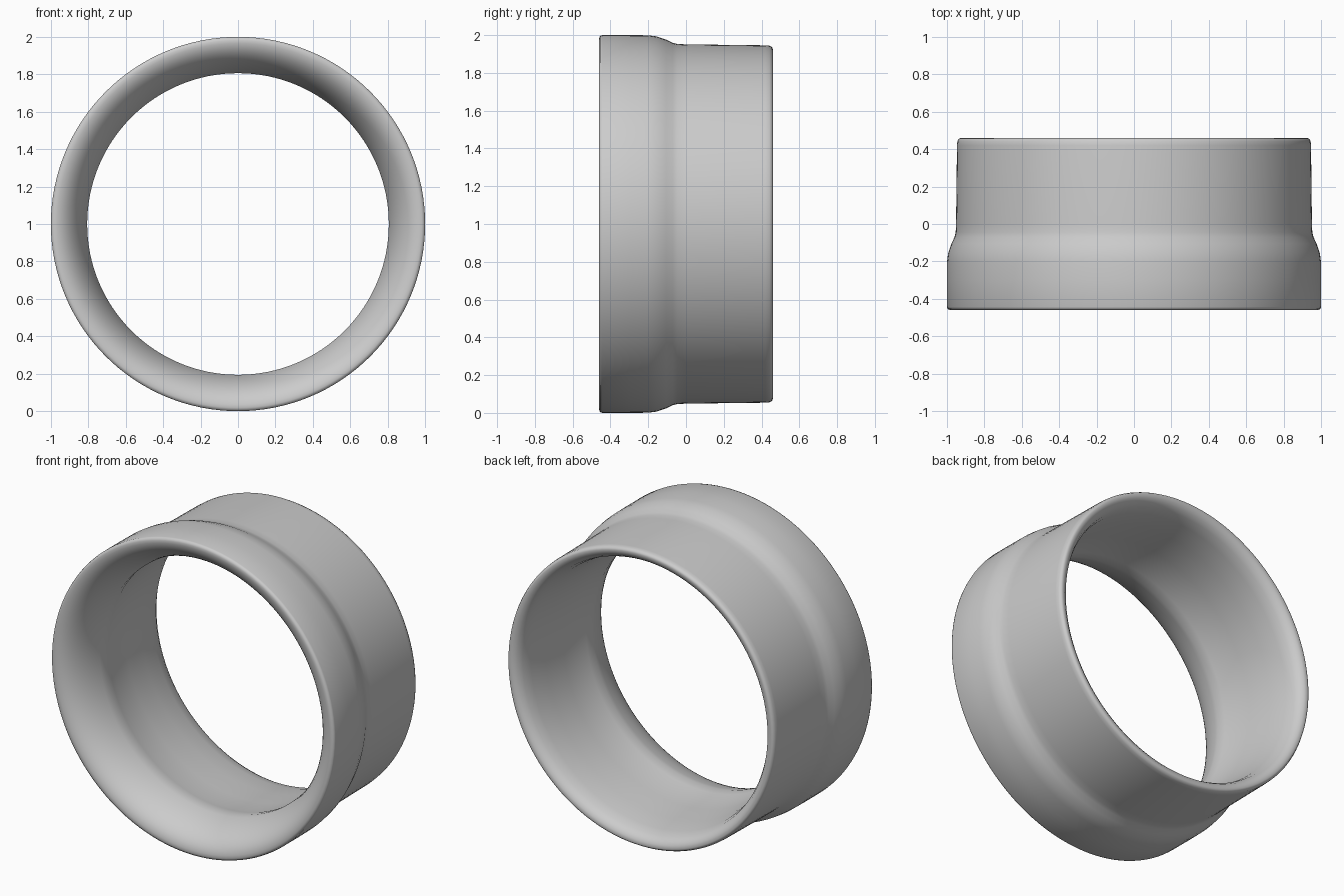
import bpy
import bmesh
from math import cos, radians, sin, tau
from mathutils import Vector

SEGMENTS = 128
CENTRE = Vector((0, 0, 1))


def arc(radius, depth, half_width, half_depth, start, steps):
    """Part ellipse bulging inward, from the throat to the front rim."""
    angles = [radians(start + (90 - start) * i / steps)
              for i in range(steps + 1)]
    return [(radius - half_width * cos(a), depth - half_depth * sin(a))
            for a in angles]


cube = bpy.data.objects.get("Cube")
if cube:
    bpy.data.objects.remove(cube, do_unlink=True)

# Closed cross-section as (radius, depth) pairs
outer_wall = [(0.996, -0.455), (1.0, -0.443), (1.0, -0.3), (0.999, -0.2),
              (0.993, -0.155), (0.976, -0.105), (0.959, -0.07),
              (0.953, -0.045), (0.951, 0.0), (0.946, 0.42),
              (0.944, 0.442), (0.936, 0.456), (0.925, 0.46)]
back_flare = [(0.905, 0.455), (0.885, 0.44), (0.867, 0.41), (0.853, 0.35),
              (0.84, 0.22), (0.83, 0.05), (0.823, -0.1)]
throat_ledge = [(0.812, -0.15)]
front_roll = arc(0.982, -0.1, 0.184, 0.36, 17, 14)
profile = outer_wall + back_flare + throat_ledge + front_roll

# Revolve the section around the front-to-back axis
bm = bmesh.new()
verts = [bm.verts.new(CENTRE + Vector((r, y, 0))) for r, y in profile]
edges = [bm.edges.new((a, b)) for a, b in zip(verts, verts[1:] + verts[:1])]
bmesh.ops.spin(bm, geom=verts + edges, cent=CENTRE, axis=(0, 1, 0),
               angle=tau, steps=SEGMENTS, use_merge=True)
bmesh.ops.remove_doubles(bm, verts=bm.verts, dist=0.0005)
bmesh.ops.recalc_face_normals(bm, faces=bm.faces)

mesh = bpy.data.meshes.new("flared_ring")
bm.to_mesh(mesh)
bm.free()
ring = bpy.data.objects.new("flared_ring", mesh)
bpy.context.collection.objects.link(ring)

# Smooth shading over the rolled rims
bpy.ops.object.select_all(action="DESELECT")
ring.select_set(True)
bpy.context.view_layer.objects.active = ring
bpy.ops.object.shade_smooth_by_angle(angle=radians(60))
